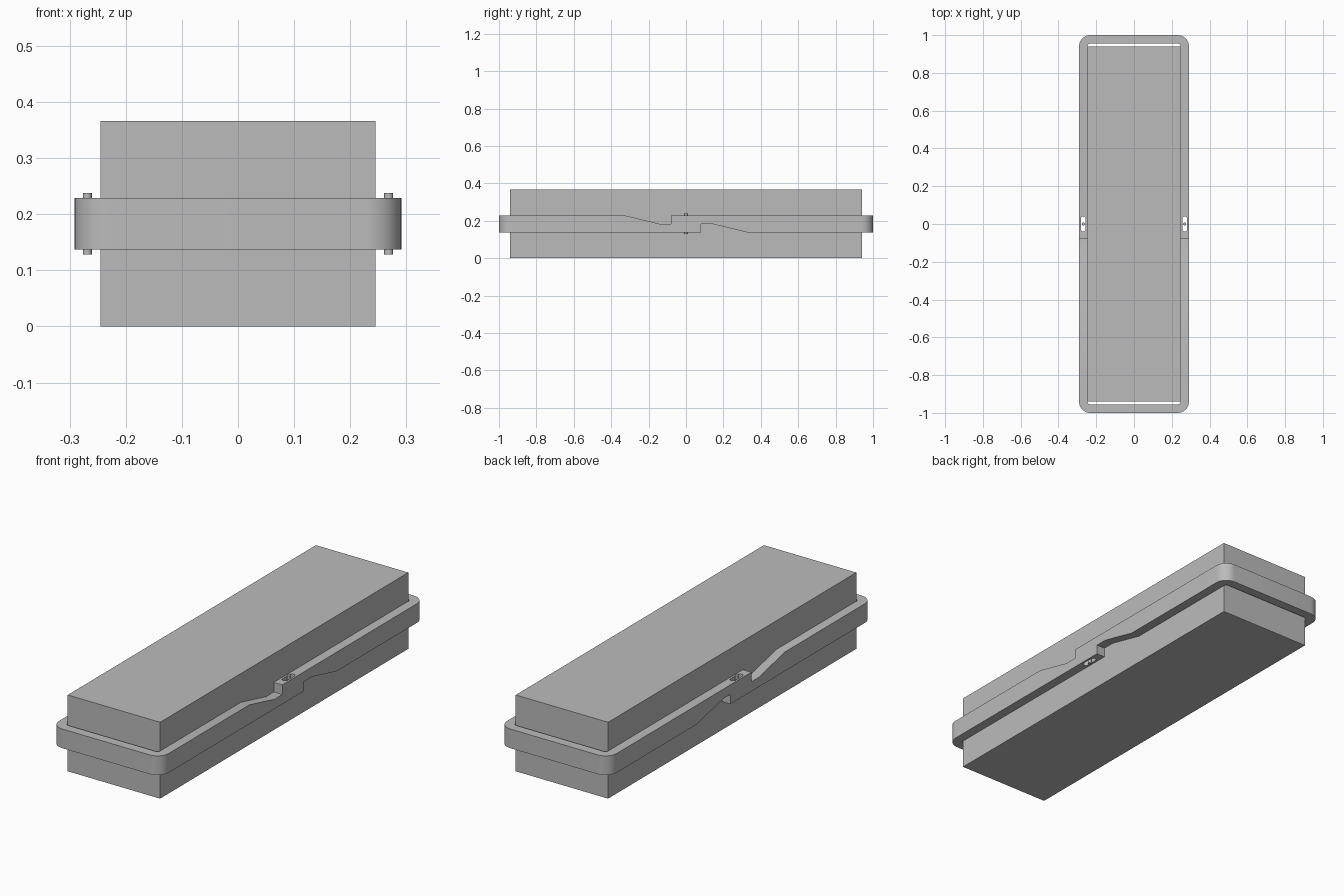
import bpy, bmesh
from math import sin, cos, pi, radians

if "Cube" in bpy.data.objects:
    bpy.data.objects.remove(bpy.data.objects["Cube"])

grey = bpy.data.materials.new("plain grey")
grey.use_nodes = True
grey.diffuse_color = (0.5, 0.5, 0.5, 1)
grey.node_tree.nodes["Principled BSDF"].inputs["Base Color"].default_value = (0.5, 0.5, 0.5, 1)

HEIGHT = 0.366
MID = HEIGHT / 2
HALF = 0.046          # half the strap height
INNER, OUTER = 0.246, 0.291
PIN_X = (INNER + OUTER) / 2


def make(name, bm):
    bmesh.ops.recalc_face_normals(bm, faces=bm.faces)
    mesh = bpy.data.meshes.new(name)
    bm.to_mesh(mesh)
    bm.free()
    mesh.materials.append(grey)
    obj = bpy.data.objects.new(name, mesh)
    bpy.context.collection.objects.link(obj)
    return obj


def activate(obj):
    bpy.ops.object.select_all(action="DESELECT")
    obj.select_set(True)
    bpy.context.view_layer.objects.active = obj


def prism(name, outline, z0, z1):
    bm = bmesh.new()
    face = bm.faces.new([bm.verts.new((x, y, z0)) for x, y in outline])
    new = bmesh.ops.extrude_face_region(bm, geom=[face])["geom"]
    verts = [v for v in new if isinstance(v, bmesh.types.BMVert)]
    bmesh.ops.translate(bm, verts=verts, vec=(0, 0, z1 - z0))
    return make(name, bm)


def circle(x, y, r, a0, a1, n):
    return [(x + r * cos(a0 + (a1 - a0) * i / n), y + r * sin(a0 + (a1 - a0) * i / n))
            for i in range(n + 1)]


# Closed block in the middle
bw, bl = 0.245, 0.94
prism("block", [(-bw, -bl), (bw, -bl), (bw, bl), (-bw, bl)], 0, HEIGHT)


def strap(name, flip):
    """U-shaped strap whose arms step down to half height at the lap joint."""
    ends = [(0.08, MID), (-0.14, MID), (-0.33, MID + HALF)]
    side = [((OUTER, y), (INNER, y), z) for y, z in ends]
    cx, cy = 0.231, -0.94
    arc_out = circle(cx, cy, OUTER - cx, 0, -pi / 2, 12)
    arc_in = circle(cx, cy, INNER - cx, 0, -pi / 2, 12)
    side += [(o, i, MID + HALF) for o, i in zip(arc_out, arc_in)]
    path = side + [((-o[0], o[1]), (-i[0], i[1]), z) for o, i, z in reversed(side)]
    bm = bmesh.new()
    rings = []
    for o, i, top in path:
        low = MID - HALF
        corners = [(*o, low), (*o, top), (*i, top), (*i, low)]
        # Half turn about the long-axis normal gives the matching strap
        if flip:
            corners = [(x, -y, HEIGHT - z) for x, y, z in corners]
        rings.append([bm.verts.new(c) for c in corners])
    for a, b in zip(rings, rings[1:]):
        for k in range(4):
            n = (k + 1) % 4
            bm.faces.new((a[k], a[n], b[n], b[k]))
    bm.faces.new(rings[0])
    bm.faces.new(rings[-1])
    obj = make(name, bm)
    # Slots through both arms
    for s in (-1, 1):
        outline = (circle(s * PIN_X, 0.027, 0.013, 0, pi, 10)
                   + circle(s * PIN_X, -0.027, 0.013, pi, 2 * pi, 10))
        cutter = prism("slot_cutter", outline, 0.05, 0.3)
        cutter.hide_render = True
        mod = obj.modifiers.new("slot", "BOOLEAN")
        mod.operation, mod.solver, mod.object = "DIFFERENCE", "EXACT", cutter
        activate(obj)
        bpy.ops.object.modifier_apply(modifier=mod.name)
        bpy.data.objects.remove(cutter)
    activate(obj)
    bpy.ops.object.shade_smooth_by_angle(angle=radians(25))


strap("front_strap", False)
strap("back_strap", True)

# Upright pins through the lap joints
for label, s in (("left", 1), ("right", -1)):
    pin = prism(label + "_pin", circle(s * PIN_X, 0, 0.008, 0, 2 * pi, 20)[:-1],
                0.128, HEIGHT - 0.128)
    activate(pin)
    bpy.ops.object.shade_smooth_by_angle(angle=radians(30))
